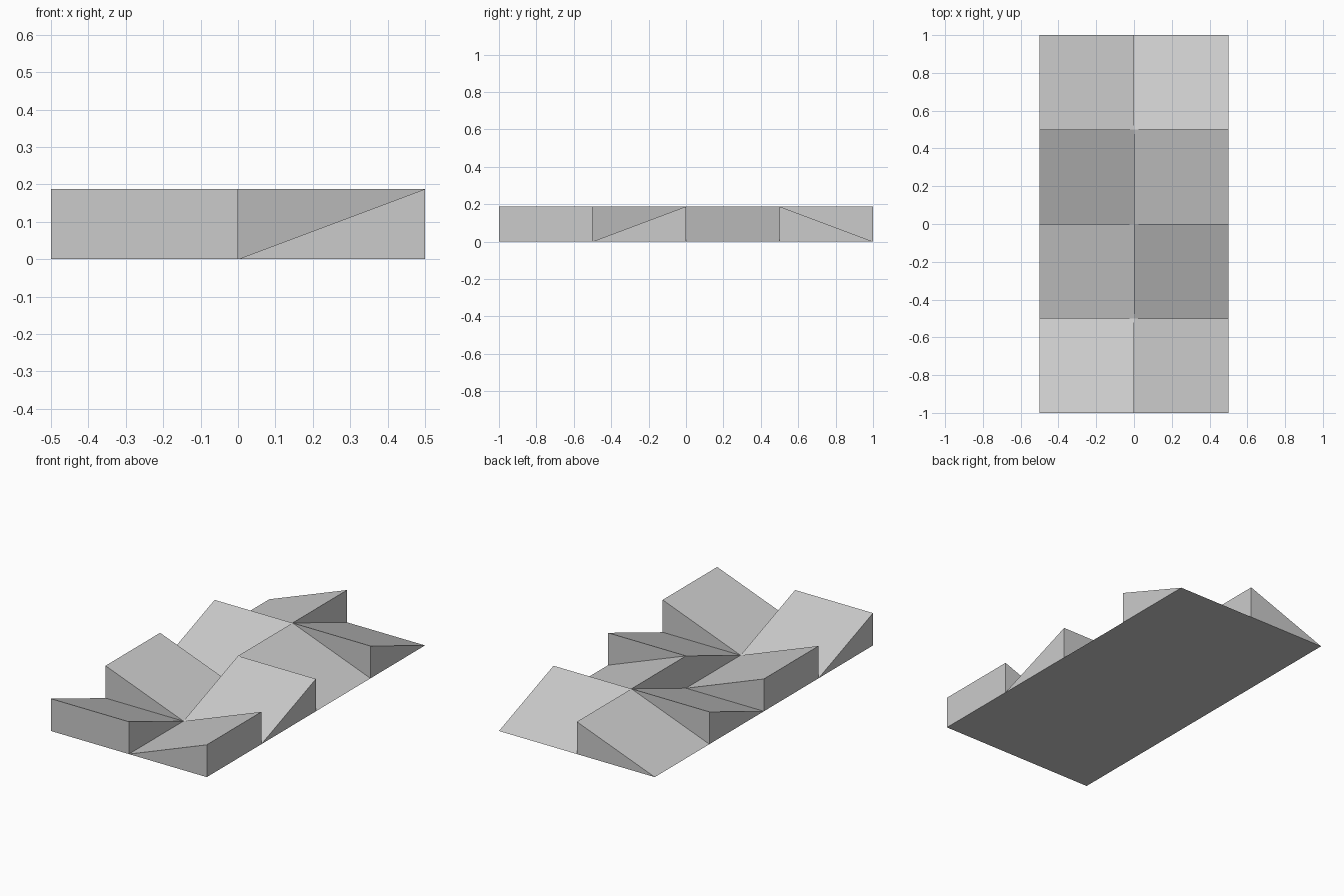
import bpy, bmesh
from math import radians
from mathutils import Matrix

cube = bpy.data.objects.get("Cube")
if cube:
    bpy.data.objects.remove(cube)

TILE = 0.5
HEIGHT = 0.1875

# Single plain colour
grey = bpy.data.materials.new("light_grey")
grey.use_nodes = True
colour = (0.6, 0.6, 0.6, 1)
grey.diffuse_color = colour
bsdf = next(n for n in grey.node_tree.nodes if n.type == 'BSDF_PRINCIPLED')
bsdf.inputs["Base Color"].default_value = colour


def make_ramp(name, x, y, angle):
    """Square wedge: at angle 0 it is tall at the front and slopes down to the back."""
    h = TILE / 2
    bm = bmesh.new()
    # Triangular side profile, extruded across the tile
    profile = [bm.verts.new((-h, py, pz)) for py, pz in ((-h, 0), (h, 0), (-h, HEIGHT))]
    side = bm.faces.new(profile)
    grown = bmesh.ops.extrude_face_region(bm, geom=[side])
    moved = [v for v in grown["geom"] if isinstance(v, bmesh.types.BMVert)]
    bmesh.ops.translate(bm, verts=moved, vec=(TILE, 0, 0))
    place = Matrix.Translation((x, y, 0)) @ Matrix.Rotation(radians(angle), 4, 'Z')
    bmesh.ops.transform(bm, matrix=place, verts=bm.verts)
    bmesh.ops.recalc_face_normals(bm, faces=bm.faces)
    mesh = bpy.data.meshes.new(name)
    bm.to_mesh(mesh)
    bm.free()
    mesh.materials.append(grey)
    bpy.context.collection.objects.link(bpy.data.objects.new(name, mesh))


# Direction each ramp descends towards, as a turn about z
BACK, RIGHT, FRONT, LEFT = 0, 90, 180, 270

# Rows from front to back: (right tile, left tile)
rows = {
    "front": (BACK, RIGHT),
    "mid_front": (LEFT, FRONT),
    "mid_back": (FRONT, LEFT),
    "back": (RIGHT, BACK),
}
for row, (label, turns) in enumerate(rows.items()):
    for col, (side, turn) in enumerate(zip(("right", "left"), turns)):
        make_ramp(f"ramp_{label}_{side}", (col - 0.5) * TILE, (row - 1.5) * TILE, turn)
